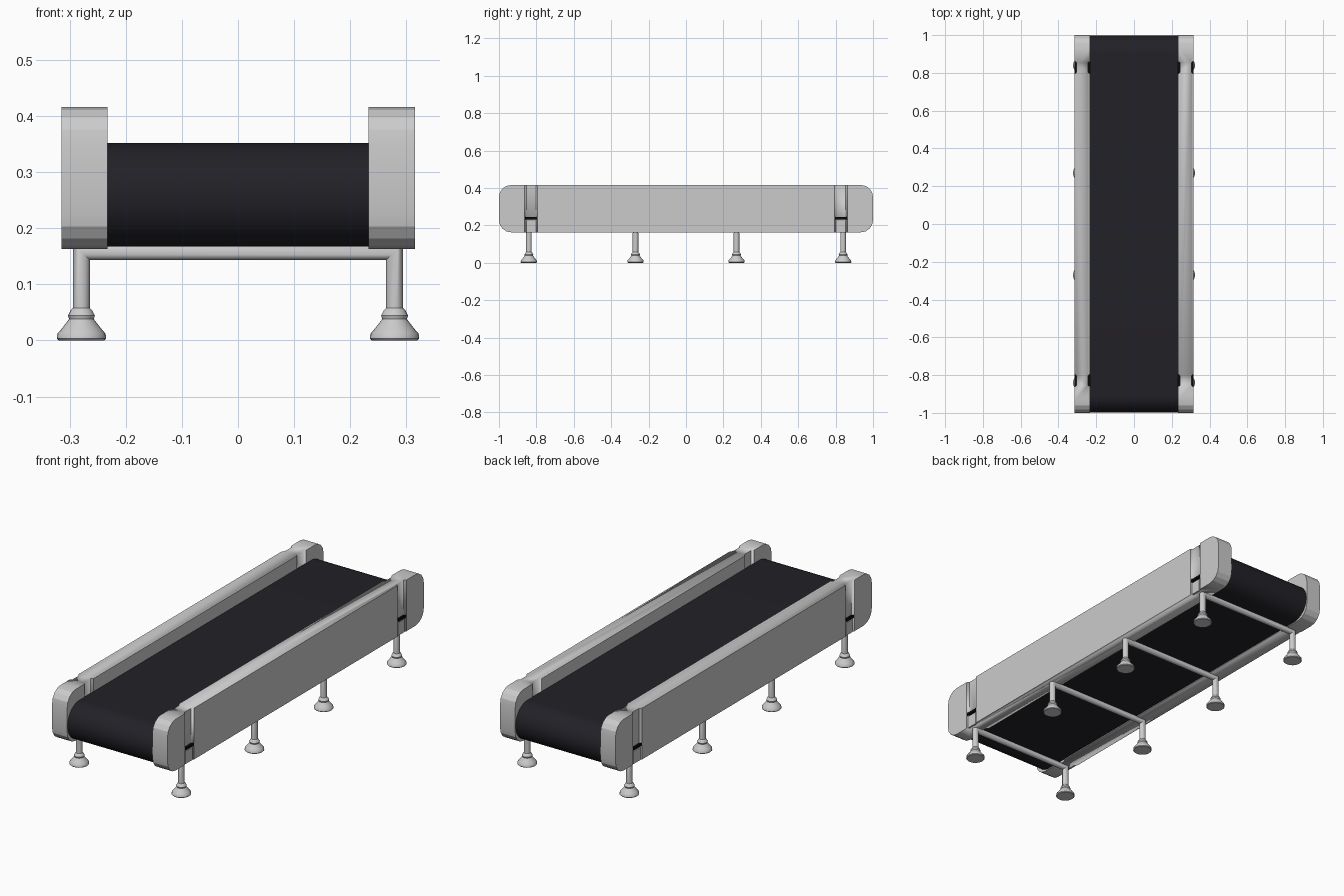
import bpy, bmesh, math
from mathutils import Vector

if "Cube" in bpy.data.objects:
    bpy.data.objects.remove(bpy.data.objects["Cube"])


def finish(name, bm, mat=None, angle=25):
    bmesh.ops.recalc_face_normals(bm, faces=bm.faces)
    me = bpy.data.meshes.new(name)
    bm.to_mesh(me)
    bm.free()
    ob = bpy.data.objects.new(name, me)
    bpy.context.collection.objects.link(ob)
    if mat:
        me.materials.append(mat)
    bpy.ops.object.select_all(action='DESELECT')
    bpy.context.view_layer.objects.active = ob
    ob.select_set(True)
    bpy.ops.object.shade_smooth_by_angle(angle=math.radians(angle))
    return ob


def prism(bm, pts, offset):
    face = bm.faces.new([bm.verts.new(p) for p in pts])
    ext = bmesh.ops.extrude_face_region(bm, geom=[face])
    verts = [v for v in ext['geom'] if isinstance(v, bmesh.types.BMVert)]
    bmesh.ops.translate(bm, verts=verts, vec=offset)


def rounded_outline(hy, z0, z1, r, seg):
    pts = []
    corners = [(hy - r, z1 - r), (-hy + r, z1 - r), (-hy + r, z0 + r), (hy - r, z0 + r)]
    for k, (cy, cz) in enumerate(corners):
        for i in range(seg + 1):
            a = math.pi / 2 * (k + i / seg)
            p = (round(cy + r * math.cos(a), 5), round(cz + r * math.sin(a), 5))
            if not pts or p != pts[-1]:
                pts.append(p)
    return pts if pts[0] != pts[-1] else pts[:-1]


def box(name, x0, x1, y0, y1, z0, z1, mat=None):
    bm = bmesh.new()
    prism(bm, [(x0, y0, z0), (x1, y0, z0), (x1, y1, z0), (x0, y1, z0)], (0, 0, z1 - z0))
    return finish(name, bm, mat)


def colour(name, c):
    m = bpy.data.materials.new(name)
    m.diffuse_color = (*c, 1)
    m.use_nodes = True
    m.node_tree.nodes["Principled BSDF"].inputs["Base Color"].default_value = m.diffuse_color
    return m


belt_mat = colour("belt_black", (0.016, 0.015, 0.02))
sensor_mat = colour("sensor_black", (0.003, 0.003, 0.003))

XI, XO, Z0, Z1 = 0.233, 0.315, 0.163, 0.416
SLOT_Y, DEPTH = 0.828, 0.01

# belt: long loop with fully rounded ends
bm = bmesh.new()
prism(bm, [(-XI - 0.001, y, z) for y, z in rounded_outline(0.997, 0.167, 0.352, 0.0925, 12)],
      (2 * XI + 0.002, 0, 0))
finish("belt", bm, belt_mat)

# side rails with a shallow vertical groove on each face near each end
for side, label in ((-1, "left"), (1, "right")):
    bm = bmesh.new()
    prism(bm, [(side * XI, y, z) for y, z in rounded_outline(1.0, Z0, Z1, 0.065, 4)],
          (side * (XO - XI), 0, 0))
    rail = finish(label + "_rail", bm, angle=20)

    bm = bmesh.new()
    for end in (-1, 1):
        for surf, d in ((XO, -1), (XI, 1)):
            yc = end * SLOT_Y
            profile = [(-0.01, -0.035), (0, -0.035), (DEPTH, -0.026),
                       (DEPTH, 0.026), (0, 0.035), (-0.01, 0.035)]
            prism(bm, [(side * (surf + d * x), yc + y, 0.1) for x, y in profile], (0, 0, 0.4))
    cutter = finish(label + "_groove_cutter", bm)
    mod = rail.modifiers.new("grooves", 'BOOLEAN')
    mod.operation = 'DIFFERENCE'
    mod.solver = 'EXACT'
    mod.object = cutter
    bpy.context.view_layer.objects.active = rail
    bpy.ops.object.modifier_apply(modifier=mod.name)
    bpy.data.objects.remove(cutter)

    # groove inserts and black sensor bars
    for end in (-1, 1):
        y = end * SLOT_Y
        tag = label + ("_front" if end < 0 else "_back")
        xs = sorted((side * (XO - DEPTH - 0.002), side * (XO - 0.003)))
        box(tag + "_groove_insert", *xs, y - 0.026, y + 0.026, Z0, 0.226)
        xs = sorted((side * (XO - DEPTH - 0.002), side * XO))
        box(tag + "_sensor", *xs, y - 0.033, y + 0.033, 0.232, 0.245, sensor_mat)
        xs = sorted((side * (XI - 0.002), side * (XI + DEPTH + 0.002)))
        box(tag + "_inner_sensor", *xs, y - 0.033, y + 0.033, 0.252, 0.266, sensor_mat)

# leg frames: mitred pipe from foot to foot
LX, BZ, R, N = 0.279, 0.158, 0.015, 16
foot_profile = [(0.0, 0.0), (0.041, 0.0), (0.044, 0.003), (0.043, 0.012), (0.036, 0.02),
                (0.022, 0.038), (0.024, 0.044), (0.019, 0.054), (0.015, 0.058), (0.0, 0.058)]
for n, fy in enumerate((-0.84, -0.27, 0.27, 0.84), 1):
    bm = bmesh.new()
    rings = []
    for x, z, slope in ((-LX, 0.05, 0), (-LX, BZ, -1), (LX, BZ, 1), (LX, 0.05, 0)):
        ring = []
        for i in range(N):
            a = 2 * math.pi * i / N
            c, s = R * math.cos(a), R * math.sin(a)
            sx = c if x < 0 else -c
            ring.append(bm.verts.new((x + sx, fy + s, z + slope * sx)))
        rings.append(ring)
    # flip the mitre so the outer corner is the top one
    for ring in rings[1:3]:
        for v in ring:
            cx = -LX if v.co.x < 0 else LX
            v.co.z = BZ + (v.co.x - cx) * (-1 if cx > 0 else 1) * -1
    for a, b in zip(rings, rings[1:]):
        for i in range(N):
            j = (i + 1) % N
            bm.faces.new((a[i], a[j], b[j], b[i]))
    bm.faces.new(rings[0])
    bm.faces.new(rings[-1])
    finish("leg_frame_%d" % n, bm, angle=35)

    # lathed feet
    for side, label in ((-1, "left"), (1, "right")):
        bm = bmesh.new()
        vs = [bm.verts.new((r, 0, z)) for r, z in foot_profile]
        es = [bm.edges.new(p) for p in zip(vs, vs[1:])]
        bmesh.ops.spin(bm, geom=vs + es, cent=(0, 0, 0), axis=(0, 0, 1),
                       angle=2 * math.pi, steps=24, use_duplicate=False)
        bmesh.ops.remove_doubles(bm, verts=bm.verts, dist=0.0003)
        bmesh.ops.translate(bm, verts=bm.verts, vec=Vector((side * LX, fy, 0)))
        finish("%s_foot_%d" % (label, n), bm, angle=35)
